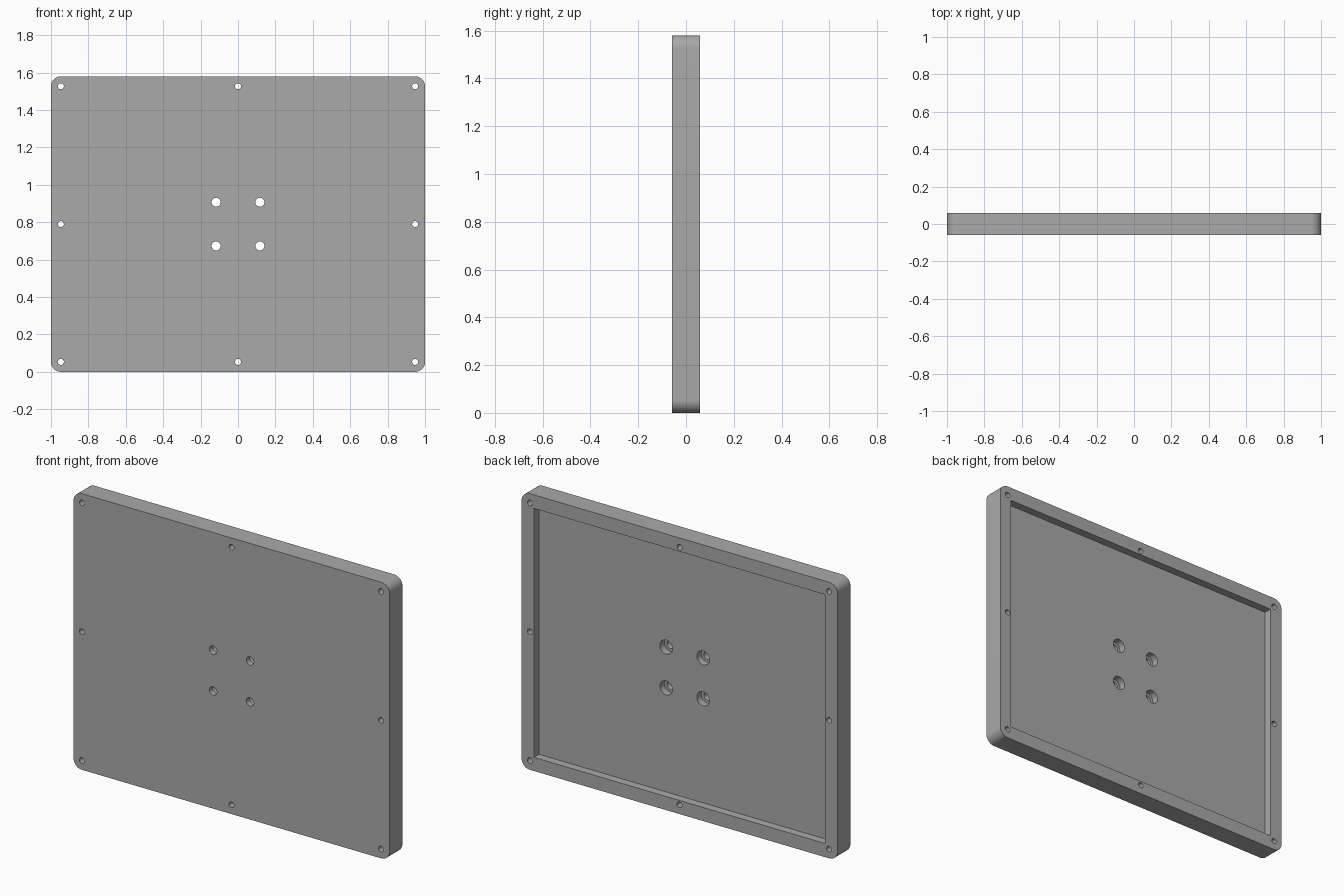
import bpy, bmesh
from math import cos, sin, pi, radians

cube = bpy.data.objects.get("Cube")
if cube:
    bpy.data.objects.remove(cube, do_unlink=True)

# Main dimensions
W, H, T = 2.0, 1.58, 0.117
CORNER, RIM, RECESS = 0.053, 0.078, 0.046
BACK, FRONT = T / 2, -T / 2
FLOOR = BACK - RECESS
MID = H / 2

grey = bpy.data.materials.new("plain_grey")
grey.use_nodes = True
colour = (0.4, 0.4, 0.4, 1)
grey.diffuse_color = colour
grey.node_tree.nodes["Principled BSDF"].inputs["Base Color"].default_value = colour


def circle(x, z, r, n=32):
    return [(x + r * cos(2 * pi * i / n), z + r * sin(2 * pi * i / n)) for i in range(n)]


def rectangle(w, h):
    return [(-w / 2, MID - h / 2), (w / 2, MID - h / 2),
            (w / 2, MID + h / 2), (-w / 2, MID + h / 2)]


def rounded_rectangle(w, h, r, n=12):
    points = []
    for q, (sx, sz) in enumerate([(1, 1), (-1, 1), (-1, -1), (1, -1)]):
        for i in range(n + 1):
            a = pi / 2 * (q + i / n)
            points.append((sx * (w / 2 - r) + r * cos(a), MID + sz * (h / 2 - r) + r * sin(a)))
    return points


def prisms(name, outlines, y0, y1):
    """One object holding every outline (x, z) extruded from y0 to y1."""
    bm = bmesh.new()
    for outline in outlines:
        face = bm.faces.new([bm.verts.new((x, y0, z)) for x, z in outline])
        ext = bmesh.ops.extrude_face_region(bm, geom=[face])
        for v in ext["geom"]:
            if isinstance(v, bmesh.types.BMVert):
                v.co.y = y1
    bmesh.ops.recalc_face_normals(bm, faces=bm.faces)
    mesh = bpy.data.meshes.new(name)
    bm.to_mesh(mesh)
    bm.free()
    mesh.materials.append(grey)
    obj = bpy.data.objects.new(name, mesh)
    bpy.context.collection.objects.link(obj)
    return obj


# Plate with rounded corners
plate = prisms("mounting_plate", [rounded_rectangle(W, H, CORNER)], FRONT, BACK)

# Hole layouts: eight around the rim, four in the middle
ex, ez = 0.947, MID - 0.053
rim_holes = [(i * ex, MID + j * ez) for i in (-1, 0, 1) for j in (-1, 0, 1) if i or j]
mount_holes = [(i * 0.117, MID + j * 0.117) for i in (-1, 1) for j in (-1, 1)]

# Cutters: back recess, through holes, counterbores from the recess floor
cutters = [
    prisms("recess_cutter", [rectangle(W - 2 * RIM, H - 2 * RIM)], FLOOR, BACK + 0.1),
    prisms("hole_cutter", [circle(x, z, 0.016) for x, z in rim_holes]
           + [circle(x, z, 0.024) for x, z in mount_holes], FRONT - 0.1, BACK + 0.1),
    prisms("counterbore_cutter", [circle(x, z, 0.04) for x, z in mount_holes],
           FLOOR - 0.04, BACK + 0.1),
]
bpy.ops.object.select_all(action="DESELECT")
plate.select_set(True)
bpy.context.view_layer.objects.active = plate
for cutter in cutters:
    mod = plate.modifiers.new(cutter.name, "BOOLEAN")
    mod.operation, mod.solver, mod.object = "DIFFERENCE", "EXACT", cutter
    bpy.ops.object.modifier_apply(modifier=mod.name)
    bpy.data.objects.remove(cutter, do_unlink=True)

bpy.ops.object.shade_smooth_by_angle(angle=radians(30))
